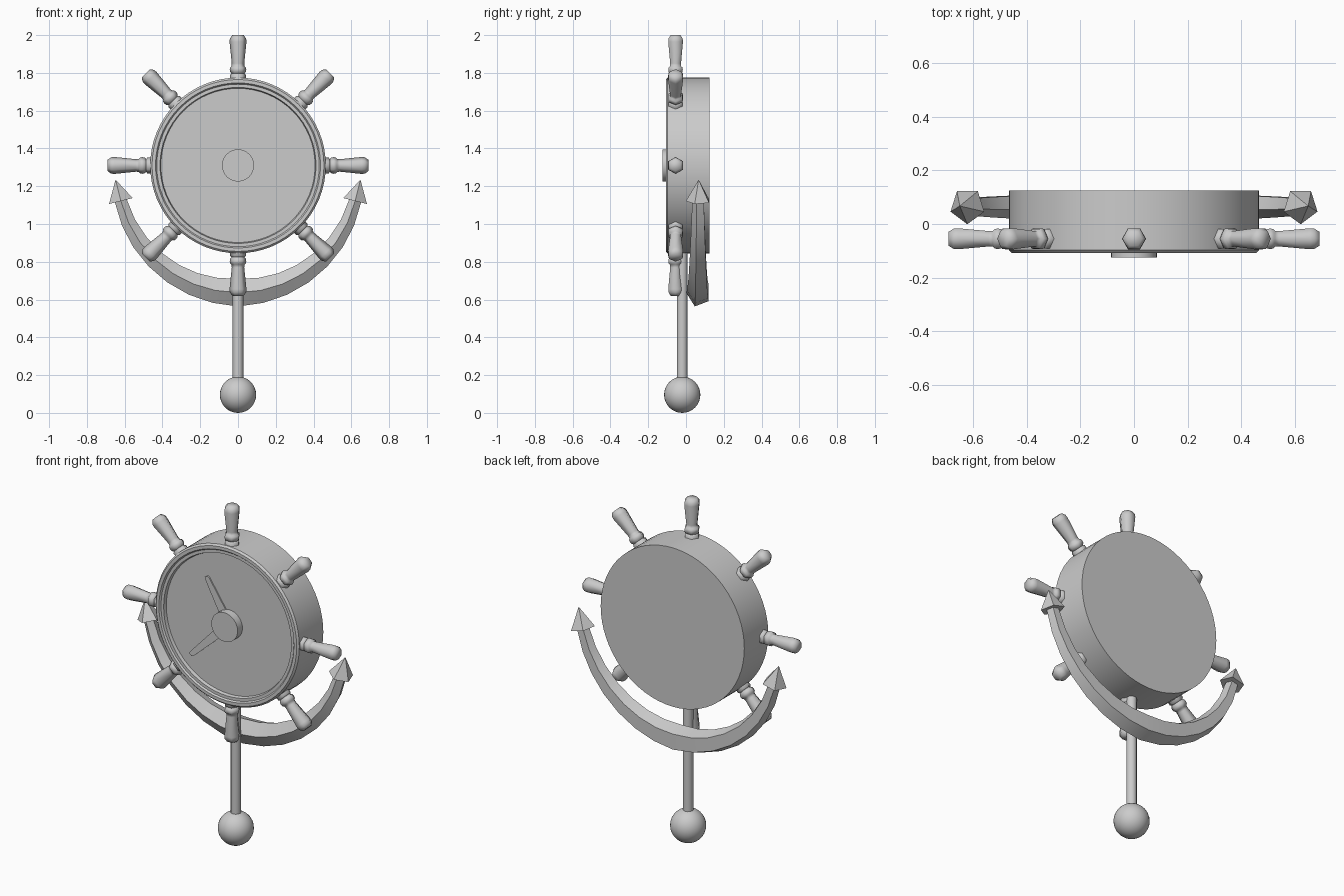
import bpy, bmesh, math
from mathutils import Vector, Matrix

old = bpy.data.objects.get("Cube")
if old:
    bpy.data.objects.remove(old, do_unlink=True)

grey = bpy.data.materials.new("plain grey")
grey.use_nodes = True
colour = (0.6, 0.6, 0.6, 1)
grey.diffuse_color = colour
grey.node_tree.nodes["Principled BSDF"].inputs["Base Color"].default_value = colour

HUB = Vector((0, 0, 1.31))


def finish(name, bm, angle=40):
    bmesh.ops.recalc_face_normals(bm, faces=bm.faces)
    mesh = bpy.data.meshes.new(name)
    bm.to_mesh(mesh)
    bm.free()
    mesh.materials.append(grey)
    ob = bpy.data.objects.new(name, mesh)
    bpy.context.collection.objects.link(ob)
    bpy.ops.object.select_all(action='DESELECT')
    ob.select_set(True)
    bpy.context.view_layer.objects.active = ob
    bpy.ops.object.shade_smooth_by_angle(angle=math.radians(angle))
    return ob


def loft(name, rings, angle=40):
    """Skin closed rings of points and cap both ends."""
    bm = bmesh.new()
    loops = [[bm.verts.new(p) for p in ring] for ring in rings]
    n = len(loops[0])
    for a, b in zip(loops, loops[1:]):
        for i in range(n):
            j = (i + 1) % n
            bm.faces.new((a[i], a[j], b[j], b[i]))
    bm.faces.new(loops[0])
    bm.faces.new(loops[-1])
    return finish(name, bm, angle)


def turned(name, profile, sides, origin, axis, across, angle=40):
    """Turn a (radius, distance) profile about an axis."""
    axis, across = Vector(axis).normalized(), Vector(across).normalized()
    other = axis.cross(across)
    rings = []
    for r, d in profile:
        rings.append([Vector(origin) + axis * d
                      + across * r * math.cos(math.tau * i / sides)
                      + other * r * math.sin(math.tau * i / sides)
                      for i in range(sides)])
    return loft(name, rings, angle)


# Case with a bevelled rim and recessed dial
case = [(0.465, 0.125), (0.465, -0.097), (0.455, -0.107), (0.437, -0.107),
        (0.43, -0.098), (0.413, -0.098), (0.408, -0.08)]
turned("clock_case", case, 64, HUB, (0, 1, 0), (1, 0, 0), 25)
turned("hand_hub", [(0.085, -0.125), (0.085, -0.075)], 32, HUB, (0, 1, 0), (1, 0, 0))

# Tapered hands with rounded ends
for name, tip in (("short_hand", (-0.14, 0.235)), ("long_hand", (-0.24, -0.235))):
    u = Vector((tip[0], 0, tip[1]))
    length = u.length
    u.normalize()
    v = Vector((u.z, 0, -u.x))
    outline = [(0, -0.03), (length, -0.015), (length + 0.01, -0.009),
               (length + 0.01, 0.009), (length, 0.015), (0, 0.03)]
    loft(name, [[HUB + u * a + v * b + Vector((0, y, 0)) for a, b in outline]
                for y in (-0.087, -0.079)])

# Eight six-sided handles around the rim
handle = [(0.042, 0.45), (0.042, 0.48), (0.034, 0.486), (0.042, 0.495),
          (0.044, 0.507), (0.042, 0.519), (0.034, 0.525), (0.033, 0.54),
          (0.045, 0.655), (0.043, 0.672), (0.03, 0.69)]
for k in range(8):
    a = k * math.pi / 4
    turned(f"wheel_handle_{k + 1}", handle, 6, HUB + Vector((0, -0.055, 0)),
           (math.sin(a), 0, math.cos(a)), (math.cos(a), 0, -math.sin(a)), 62)

# Anchor arms: a five-sided arc that thins towards both ends
centre, radius, steps, half = Vector((0, 0.067, 1.276)), 0.639, 14, math.radians(76)
rings = []
for s in range(steps + 1):
    t = 2 * s / steps - 1
    a = t * half
    out = Vector((math.sin(a), 0, -math.cos(a)))
    w = 0.077 - 0.043 * abs(t)
    depth = 0.066 - 0.032 * abs(t)
    ring = []
    for i in range(5):
        b = math.tau * i / 5
        ring.append(centre + out * (radius + w * math.sin(b))
                    + Vector((0, -depth * math.cos(b), 0)))
    rings.append(ring)
loft("anchor_arms", rings, 40)

# Five-sided anchor points
for side, name in ((1, "left_anchor_point"), (-1, "right_anchor_point")):
    base = centre + Vector((side * math.sin(half), 0, -math.cos(half))) * radius
    along = Vector((side * math.cos(half), 0, math.sin(half)))
    turned(name, [(0.068, 0), (0.001, 0.115)], 5, base, along, (0, -1, 0), 30)

# Pendulum
turned("pendulum_rod", [(0.028, 0.15), (0.028, 0.9)], 12, (0, -0.02, 0), (0, 0, 1), (1, 0, 0))
bm = bmesh.new()
bmesh.ops.create_uvsphere(bm, u_segments=32, v_segments=16, radius=0.096,
                          matrix=Matrix.Translation((0, -0.02, 0.096)))
finish("pendulum_bob", bm)
